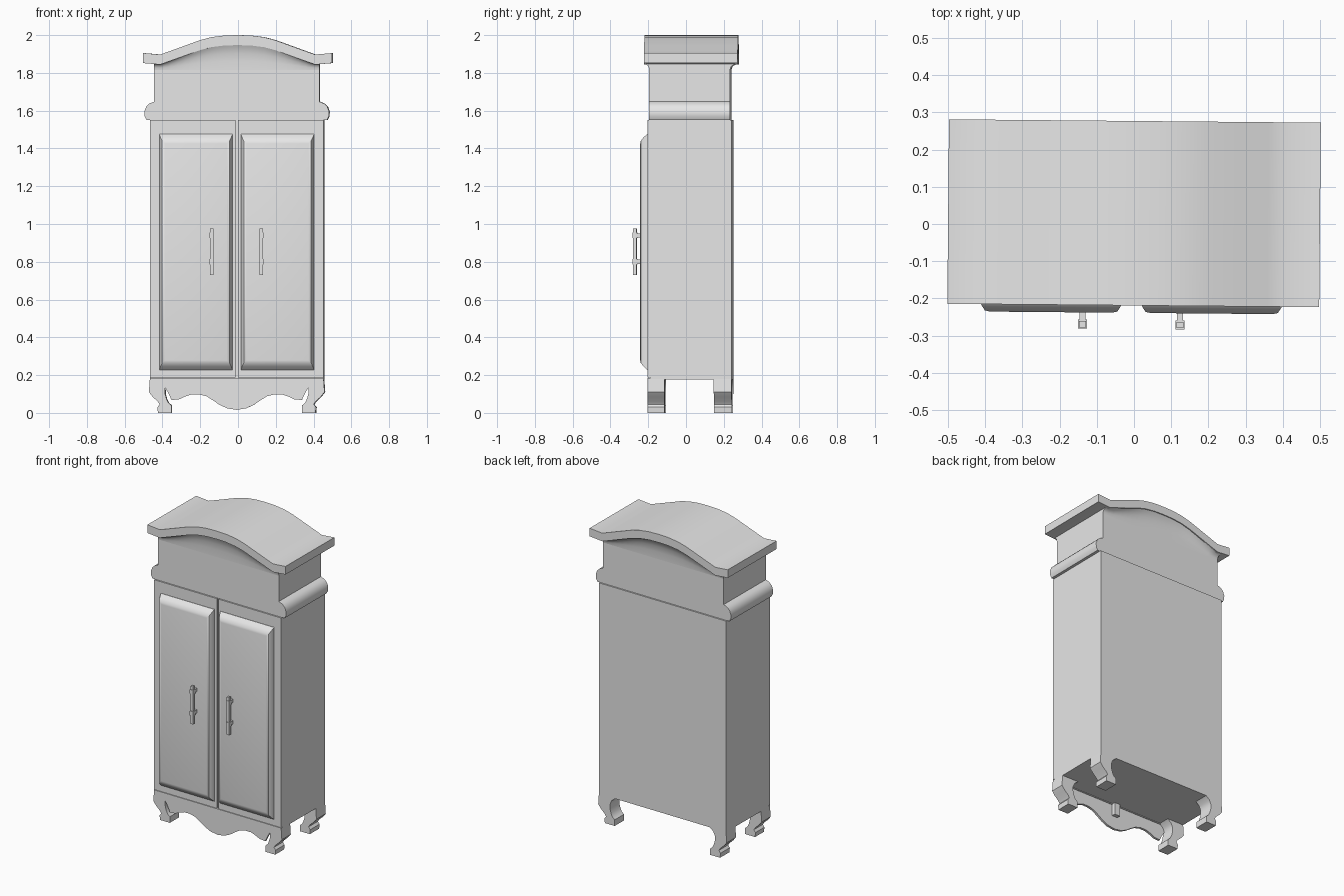
import bpy, bmesh, math
from mathutils import Matrix

if "Cube" in bpy.data.objects:
    bpy.data.objects.remove(bpy.data.objects["Cube"])

CX = -0.005                      # centre line of the cabinet
TILT = Matrix.Rotation(-0.009, 4, 'Z')   # cabinet stands very slightly turned

grey = bpy.data.materials.new("plain_grey")
grey.diffuse_color = (0.8, 0.8, 0.8, 1)
grey.use_nodes = True
grey.node_tree.nodes["Principled BSDF"].inputs["Base Color"].default_value = grey.diffuse_color


def finish(name, bm, smooth=True):
    bmesh.ops.recalc_face_normals(bm, faces=bm.faces)
    bm.transform(TILT)
    mesh = bpy.data.meshes.new(name)
    bm.to_mesh(mesh)
    bm.free()
    mesh.materials.append(grey)
    ob = bpy.data.objects.new(name, mesh)
    bpy.context.collection.objects.link(ob)
    if smooth:
        bpy.ops.object.select_all(action='DESELECT')
        bpy.context.view_layer.objects.active = ob
        ob.select_set(True)
        bpy.ops.object.shade_smooth_by_angle(angle=math.radians(35))
    return ob


def loft(name, rings, smooth=True):
    """Skin closed rings of equal length and cap both ends."""
    bm = bmesh.new()
    vs = [[bm.verts.new(p) for p in ring] for ring in rings]
    n = len(rings[0])
    for a, b in zip(vs, vs[1:]):
        for i in range(n):
            j = (i + 1) % n
            bm.faces.new((a[i], a[j], b[j], b[i]))
    bm.faces.new(vs[0])
    bm.faces.new(vs[-1])
    return finish(name, bm, smooth)


def prism(name, pts, y0, y1):
    return loft(name, [[(x, y, z) for x, z in pts] for y in (y0, y1)])


def box(name, x0, x1, y0, y1, z0, z1):
    return loft(name, [[(x0, y0, z), (x1, y0, z), (x1, y1, z), (x0, y1, z)]
                       for z in (z0, z1)], False)


def mirrored(half):
    """Complete a left-half outline that runs towards the centre line."""
    return [(CX + x, z) for x, z in half] + [(CX - x, z) for x, z in reversed(half) if x != 0]


# Carcass and bottom rail
box("carcass", CX - 0.46, CX + 0.46, -0.185, 0.246, 0.178, 1.55)
box("bottom_rail", CX - 0.46, CX + 0.46, -0.2, -0.18, 0.174, 0.184)

# Doors, raised panels and handles
for side, s in (("left", -1), ("right", 1)):
    xa, xb = sorted((CX + s * 0.006, CX + s * 0.46))
    box(side + "_door", xa, xb, -0.2, -0.18, 0.187, 1.55)
    xa, xb = sorted((CX + s * 0.022, CX + s * 0.41))
    rings = []
    for ix, iz, y in ((0, 0, -0.195), (0, 0, -0.202), (0.007, 0.018, -0.222),
                      (0.016, 0.037, -0.236), (0.03, 0.05, -0.239)):
        x0, x1, z0, z1 = xa + ix, xb - ix, 0.228 + iz, 1.476 - iz
        rings.append([(x0, y, z0), (x1, y, z0), (x1, y, z1), (x0, y, z1)])
    loft(side + "_raised_panel", rings)
    hx = CX + s * 0.131
    box(side + "_handle_bar", hx - 0.009, hx + 0.009, -0.279, -0.262, 0.73, 0.975)
    for k, z in enumerate((0.80, 0.94)):
        box(f"{side}_handle_post_{k}", hx - 0.008, hx + 0.008, -0.268, -0.235, z - 0.011, z + 0.011)
        box(f"{side}_handle_collar_{k}", hx - 0.012, hx + 0.012, -0.2825, -0.258, z - 0.014, z + 0.014)

# Scrolled legs
leg = [(-0.46, 0.18), (-0.465, 0.11), (-0.445, 0.085), (-0.418, 0.06), (-0.408, 0.045),
       (-0.42, 0.03), (-0.417, 0), (-0.346, 0), (-0.346, 0.04), (-0.362, 0.053),
       (-0.372, 0.075), (-0.379, 0.1), (-0.38, 0.13), (-0.368, 0.158), (-0.34, 0.18)]
for side, s in (("left", 1), ("right", -1)):
    pts = [(CX + s * x, z) for x, z in leg]
    prism(f"front_{side}_leg", pts, -0.2, -0.109)
    prism(f"back_{side}_leg", pts, 0.151, 0.246)

# Wavy front apron with a small block behind it
apron = [(-0.43, 0.18), (-0.38, 0.135), (-0.362, 0.105), (-0.345, 0.068), (-0.305, 0.072),
         (-0.27, 0.088), (-0.24, 0.098), (-0.2, 0.098), (-0.16, 0.088), (-0.125, 0.066),
         (-0.09, 0.042), (-0.05, 0.024), (0, 0.016)]
prism("front_apron", mirrored(apron), -0.2, -0.185)
box("apron_block", CX - 0.02, CX + 0.02, -0.186, -0.16, 0.1, 0.18)

# Frieze with rounded side mouldings
frieze = [(-0.478, 1.55), (-0.488, 1.57), (-0.489, 1.595), (-0.48, 1.62), (-0.462, 1.638),
          (-0.437, 1.648), (-0.437, 1.835)]
prism("frieze", mirrored(frieze), -0.191, 0.237)

# Arched roof: top height over x, kept level along the depth
roof = [(-0.5, 1.905), (-0.41, 1.897), (-0.36, 1.915), (-0.28, 1.944), (-0.2, 1.973),
        (-0.14, 1.989), (-0.07, 1.998), (0, 2.0)]
roof += [(-x, z) for x, z in reversed(roof[:-1])]


def under(x):
    for (xa, za), (xb, zb) in zip(roof, roof[1:]):
        if x <= xb:
            return za + (zb - za) * (x - xa) / (xb - xa) - 0.053


Y0, Y1 = -0.219, 0.277
loft("roof", [[(x, Y0, z - 0.053), (x, Y1, z - 0.053), (x, Y1, z), (x, Y0, z)] for x, z in roof])

# Cove that sweeps the frieze out to the roof edge, front and back
steps = ((0, 0), (0.35, 0.06), (0.65, 0.25), (0.87, 0.6), (1, 0.95))
rings = []
for i in range(25):
    x = CX - 0.437 + 0.874 * i / 24
    top = under(x) + 0.003
    h = top - 1.815
    front = [(x, -0.191 - 0.026 * o, 1.815 + h * t) for t, o in steps]
    back = [(x, 0.237 + 0.038 * o, 1.815 + h * t) for t, o in steps]
    rings.append(front + back[::-1])
loft("roof_cove", rings)
